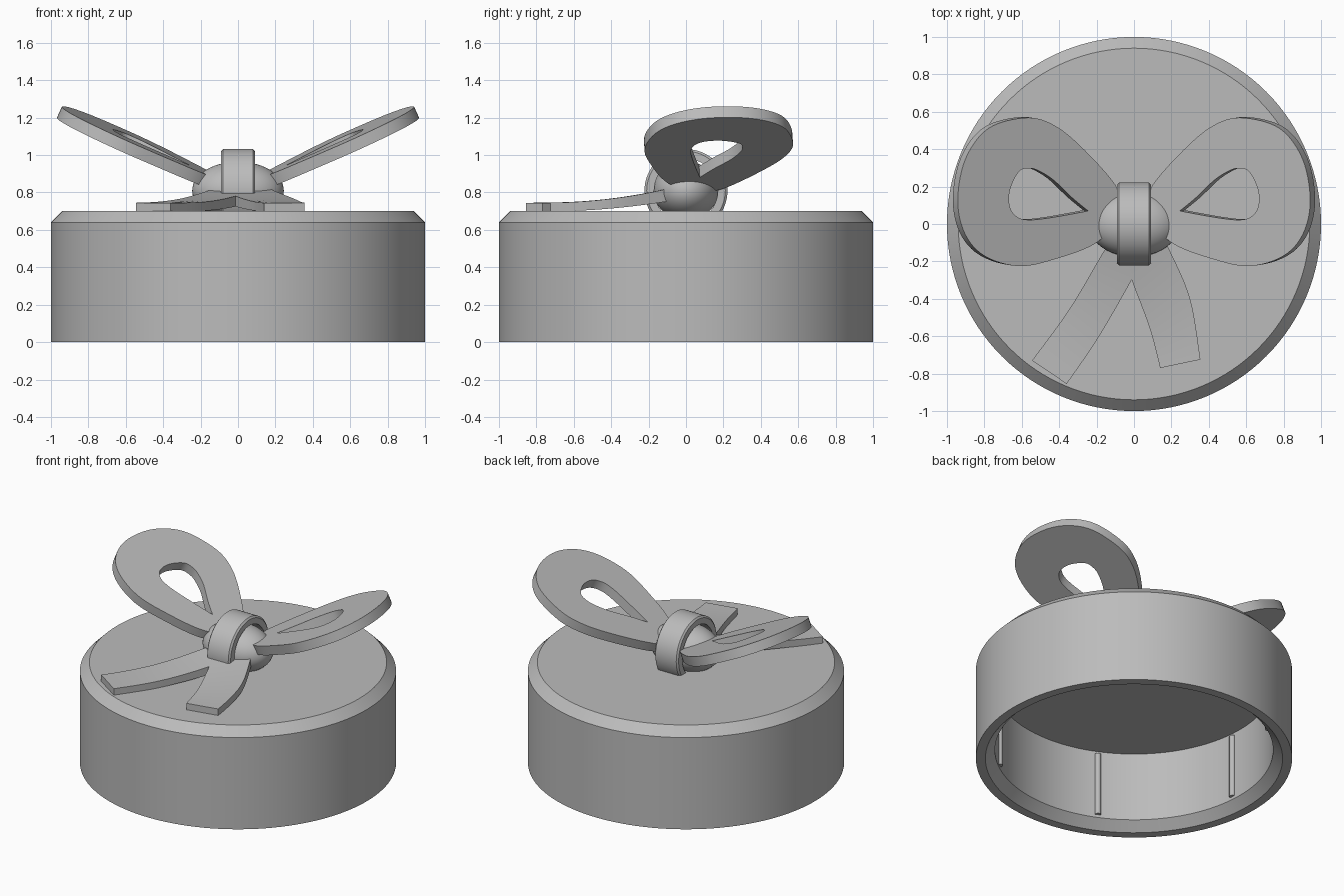
import bpy
import bmesh
import math
from mathutils import Vector

if "Cube" in bpy.data.objects:
    bpy.data.objects.remove(bpy.data.objects["Cube"], do_unlink=True)

grey = bpy.data.materials.new("plain grey")
grey.use_nodes = True
grey.diffuse_color = (0.5, 0.5, 0.5, 1)
grey.node_tree.nodes["Principled BSDF"].inputs["Base Color"].default_value = grey.diffuse_color


def finish(name, bm, angle=30):
    """Turn a bmesh into a shaded object with the shared material."""
    bmesh.ops.remove_doubles(bm, verts=bm.verts, dist=0.0001)
    bmesh.ops.recalc_face_normals(bm, faces=bm.faces)
    mesh = bpy.data.meshes.new(name)
    bm.to_mesh(mesh)
    bm.free()
    mesh.materials.append(grey)
    mesh.shade_smooth()
    mesh.set_sharp_from_angle(angle=math.radians(angle))
    obj = bpy.data.objects.new(name, mesh)
    bpy.context.collection.objects.link(obj)
    return obj


def skin(bm, rows, close_rows=False, close_columns=False):
    """Join equally long rows of points with quads."""
    grid = [[bm.verts.new(p) for p in row] for row in rows]
    count, width = len(grid), len(grid[0])
    for i in range(count if close_rows else count - 1):
        a, b = grid[i], grid[(i + 1) % count]
        for j in range(width if close_columns else width - 1):
            k = (j + 1) % width
            bm.faces.new((a[j], a[k], b[k], b[j]))
    return grid


def revolve(name, profile, place, segments, closed):
    """Spin (radius, height) points; place maps them into the model."""
    bm = bmesh.new()
    turns = [math.tau * i / segments for i in range(segments)]
    rows = [[place(r * math.cos(t), r * math.sin(t), h) for r, h in profile] for t in turns]
    skin(bm, rows, close_rows=True, close_columns=closed)
    return finish(name, bm)


def smooth_path(points, steps=6):
    """Catmull-Rom path through the points, open at both ends."""
    pts = [Vector(p) for p in points]
    pts = [pts[0]] + pts + [pts[-1]]
    path = []
    for a, b, c, d in zip(pts, pts[1:], pts[2:], pts[3:]):
        for i in range(steps):
            t = i / steps
            path.append(0.5 * (2 * b + (c - a) * t + (2 * a - 5 * b + 4 * c - d) * t ** 2
                               + (3 * b - a - 3 * c + d) * t ** 3))
    return path + [pts[-1]]


# Hollow lid with bevelled top and mouth
lid_profile = [(0, 0.7), (0.94, 0.7), (1, 0.64), (1, 0), (0.94, 0),
               (0.88, 0.06), (0.88, 0.54), (0, 0.54)]
revolve("lid", lid_profile, lambda x, y, h: (x, y, h), 128, False)

# Slim grip ribs on the inner wall
for i in range(6):
    turn = math.radians(5 + 60 * i)
    bm = bmesh.new()
    bmesh.ops.create_cone(bm, cap_ends=True, segments=16, radius1=0.02, radius2=0.02, depth=0.44)
    bmesh.ops.translate(bm, verts=bm.verts,
                        vec=(0.88 * math.cos(turn), 0.88 * math.sin(turn), 0.3))
    finish(f"grip_rib_{i + 1}", bm)

# Bow knot and the band around it
bm = bmesh.new()
bmesh.ops.create_uvsphere(bm, u_segments=48, v_segments=24, radius=1)
bmesh.ops.scale(bm, verts=bm.verts, vec=(0.245, 0.175, 0.155))
bmesh.ops.translate(bm, verts=bm.verts, vec=(0, 0, 0.81))
finish("bow_knot", bm)

band_profile = [(0.17, -0.09), (0.21, -0.09), (0.222, -0.08),
                (0.222, 0.08), (0.21, 0.09), (0.17, 0.09)]
revolve("bow_band", band_profile, lambda x, y, h: (h, x, 0.81 + y), 64, True)

# Two tilted teardrop loops with teardrop openings
loop_outline = [(0.05, 0.06), (0.1, 0.21), (0.3, 0.43), (0.45, 0.54), (0.59, 0.567),
                (0.78, 0.51), (0.9, 0.35), (0.942, 0.13), (0.905, -0.05), (0.8, -0.17),
                (0.62, -0.225), (0.43, -0.19), (0.2, -0.1), (0.05, 0.06)]
loop_hole = [(0.245, 0.07), (0.33, 0.14), (0.43, 0.235), (0.51, 0.285), (0.56, 0.298),
             (0.61, 0.285), (0.65, 0.22), (0.668, 0.15), (0.66, 0.08), (0.62, 0.035),
             (0.56, 0.022), (0.47, 0.03), (0.35, 0.05), (0.245, 0.07)]
slope_x, slope_y = 0.45, 0.07
drop = Vector((slope_x, slope_y, -1)).normalized() * 0.065


def lift(p):
    return Vector((p.x, p.y, 0.825 + slope_x * p.x + slope_y * p.y))


for name, side in (("left_loop", 1), ("right_loop", -1)):
    outer = [lift(p) for p in smooth_path(loop_outline)]
    inner = [lift(p) for p in smooth_path(loop_hole)]
    rows = [outer, inner, [p + drop for p in inner], [p + drop for p in outer]]
    rows = [[(side * p.x, p.y, p.z) for p in row] for row in rows]
    bm = bmesh.new()
    skin(bm, rows, close_rows=True)
    finish(name, bm)

# Two ribbon tails sweeping down from the knot onto the lid
tails = {
    "right_tail": ([(-0.1, -0.05), (-0.17, -0.16), (-0.345, -0.455), (-0.545, -0.73)],
                   [(0.08, -0.1), (0.03, -0.22), (-0.18, -0.59), (-0.36, -0.855)]),
    "left_tail": ([(-0.08, -0.1), (-0.01, -0.305), (0.085, -0.56), (0.14, -0.77)],
                  [(0.14, -0.05), (0.19, -0.14), (0.3, -0.4), (0.355, -0.725)]),
}
for name, (edge_a, edge_b) in tails.items():
    rows = []
    path = list(zip(smooth_path(edge_a, 8), smooth_path(edge_b, 8)))
    for a, b in path:
        section = []
        for p, under in ((a, 0), (b, 0), (b, 1), (a, 1)):
            rise = max(0, (p.y + 0.75) / 0.63) ** 2
            section.append((p.x, p.y, 0.745 + 0.07 * rise - under * (0.046 + 0.02 * rise)))
        rows.append(section)
    bm = bmesh.new()
    grid = skin(bm, rows, close_columns=True)
    for end in (grid[0], grid[-1]):
        bm.faces.new(end)
    finish(name, bm, 40)
